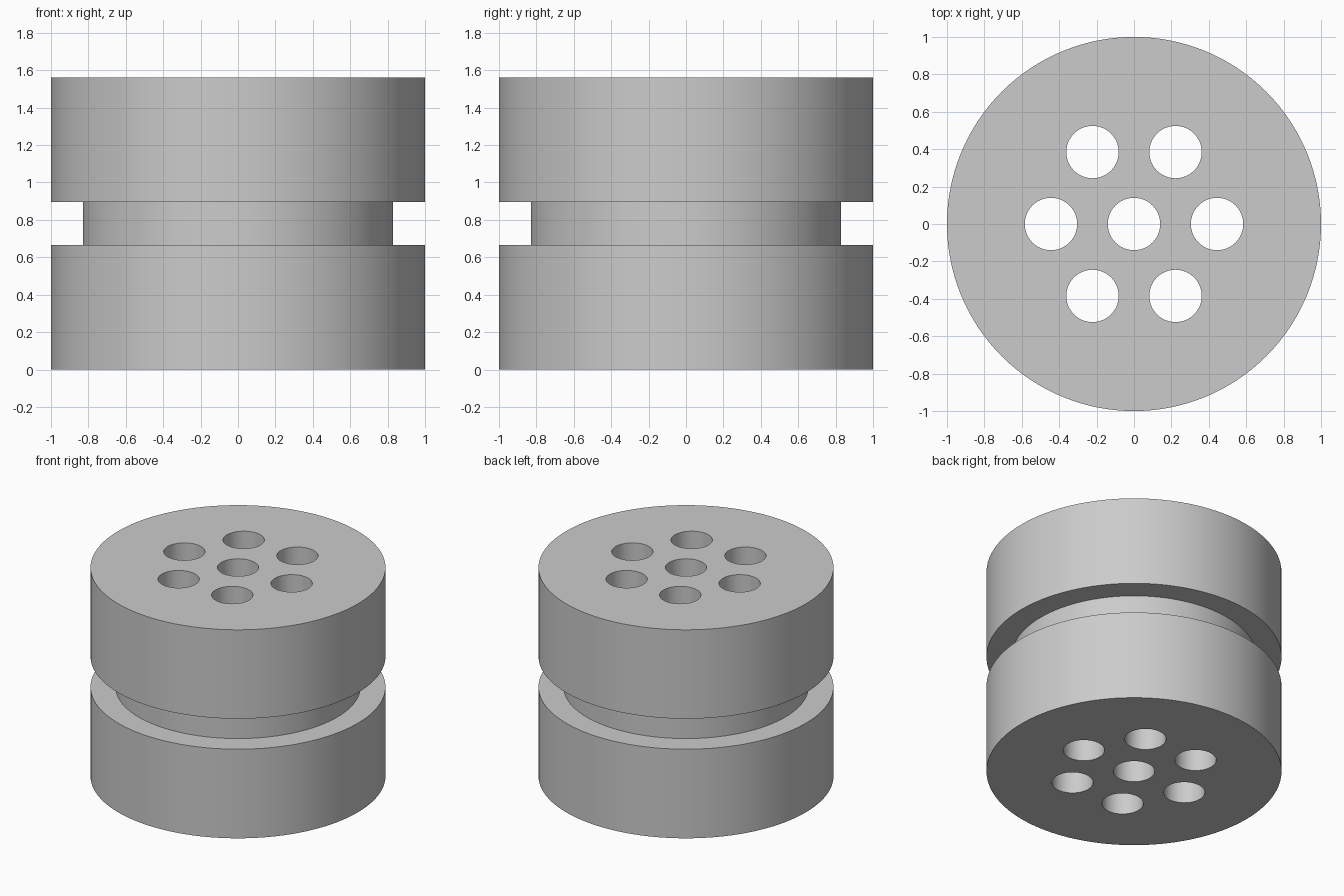
import bpy, bmesh
from math import cos, sin, radians, pi
from mathutils import Matrix

cube = bpy.data.objects.get("Cube")
if cube:
    bpy.data.objects.remove(cube, do_unlink=True)

HEIGHT = 1.56
GROOVE_LOW, GROOVE_HIGH = 0.667, 0.895
RIM, NECK = 1.0, 0.83
HOLE, HOLE_RING = 0.14, 0.444

grey = bpy.data.materials.new("plain_grey")
grey.use_nodes = True
colour = (0.6, 0.6, 0.6, 1)
grey.diffuse_color = colour
grey.node_tree.nodes["Principled BSDF"].inputs["Base Color"].default_value = colour


def make_object(name, bm):
    bmesh.ops.recalc_face_normals(bm, faces=bm.faces)
    mesh = bpy.data.meshes.new(name)
    bm.to_mesh(mesh)
    bm.free()
    mesh.materials.append(grey)
    obj = bpy.data.objects.new(name, mesh)
    bpy.context.collection.objects.link(obj)
    return obj


# Grooved body: the stepped profile turned into stacked rings
bm = bmesh.new()
sides = 128
profile = [(RIM, 0), (RIM, GROOVE_LOW), (NECK, GROOVE_LOW),
           (NECK, GROOVE_HIGH), (RIM, GROOVE_HIGH), (RIM, HEIGHT)]
rings = [[bm.verts.new((r * cos(2 * pi * i / sides), r * sin(2 * pi * i / sides), z))
          for i in range(sides)] for r, z in profile]
for low, high in zip(rings, rings[1:]):
    for i in range(sides):
        j = (i + 1) % sides
        bm.faces.new((low[i], low[j], high[j], high[i]))
bm.faces.new(rings[0][::-1])
bm.faces.new(rings[-1])
body = make_object("grooved_body", bm)

# Seven through holes: one central, six around it
bm = bmesh.new()
centres = [(0, 0)] + [(HOLE_RING * cos(radians(a)), HOLE_RING * sin(radians(a)))
                      for a in range(0, 360, 60)]
for x, y in centres:
    bmesh.ops.create_cone(bm, cap_ends=True, segments=64, radius1=HOLE, radius2=HOLE,
                          depth=HEIGHT + 0.4,
                          matrix=Matrix.Translation((x, y, HEIGHT / 2)))
cutter = make_object("hole_cutter", bm)
cutter.hide_render = True

bore = body.modifiers.new("holes", "BOOLEAN")
bore.operation = "DIFFERENCE"
bore.solver = "EXACT"
bore.object = cutter

# Apply the holes, then shade the round walls smooth
bpy.ops.object.select_all(action="DESELECT")
body.select_set(True)
bpy.context.view_layer.objects.active = body
bpy.ops.object.modifier_apply(modifier=bore.name)
bpy.data.objects.remove(cutter, do_unlink=True)
bpy.ops.object.shade_smooth_by_angle(angle=radians(30))
